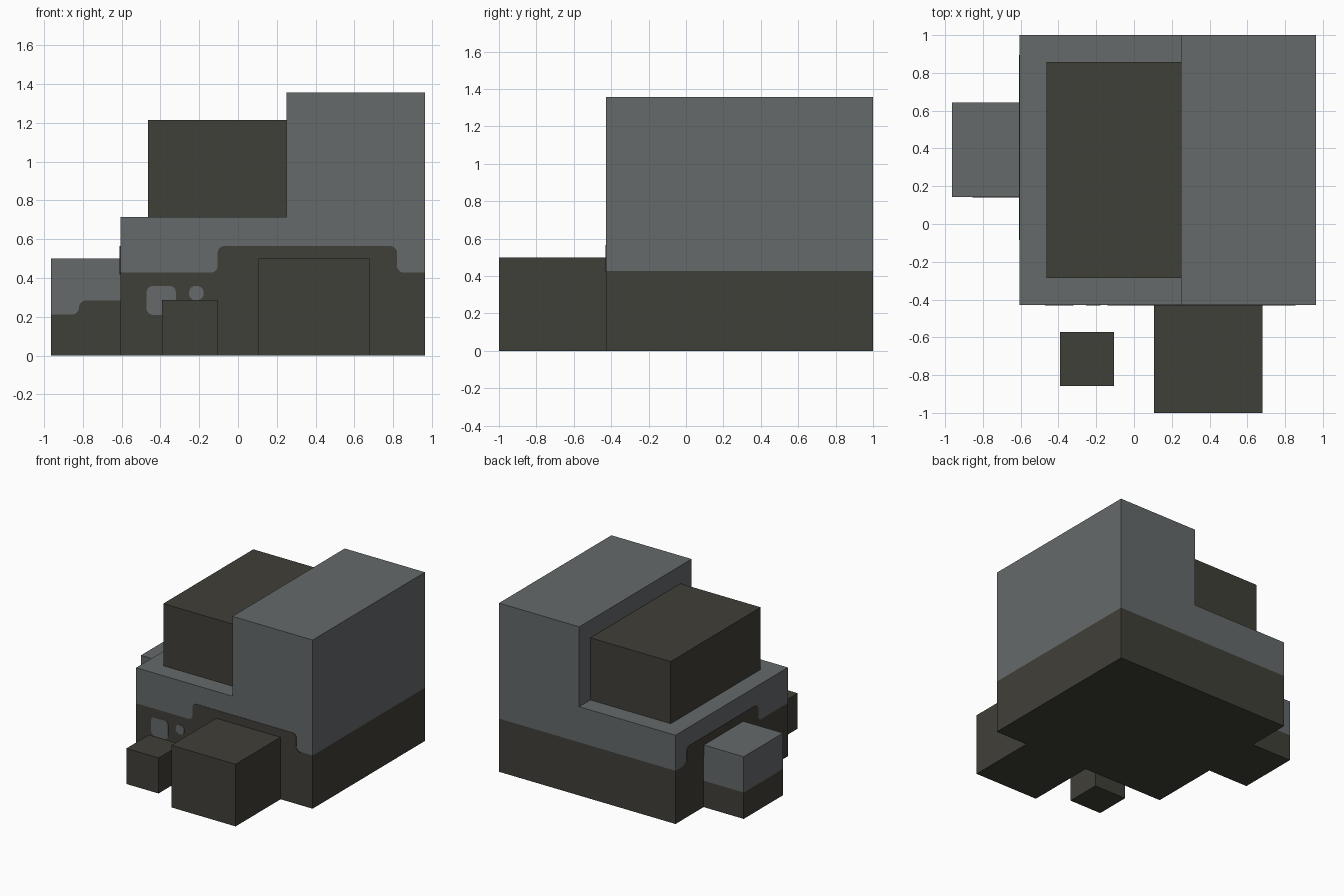
import bpy, bmesh, math
from mathutils import Vector

cube = bpy.data.objects.get("Cube")
if cube:
    bpy.data.objects.remove(cube, do_unlink=True)


def material(name, rgb):
    m = bpy.data.materials.new(name)
    m.use_nodes = True
    m.diffuse_color = (*rgb, 1)
    bsdf = m.node_tree.nodes["Principled BSDF"]
    bsdf.inputs["Base Color"].default_value = (*rgb, 1)
    bsdf.inputs["Roughness"].default_value = 0.9
    return m


GREY = material("slate grey", (0.130, 0.144, 0.147))
DARK = material("dark olive", (0.051, 0.050, 0.040))


def rounded(corners, steps=5):
    """Outline from (u, v, radius) corners, with rounded corners."""
    out = []
    n = len(corners)
    for i, (u, v, r) in enumerate(corners):
        p = Vector((u, v))
        if r == 0:
            out.append(p)
            continue
        a = p + (Vector(corners[i - 1][:2]) - p).normalized() * r
        b = p + (Vector(corners[(i + 1) % n][:2]) - p).normalized() * r
        centre = a + b - p
        for k in range(steps + 1):
            t = k / steps * math.pi / 2
            out.append(centre + (a - centre) * math.cos(t) + (b - centre) * math.sin(t))
    return out


def extrude(name, outline, start, end, mats, axis="y", split=None):
    """Extrude an outline (u, z) along x or y; below the split height the second material is used."""
    bm = bmesh.new()
    place = (lambda p: (p[0], start, p[1])) if axis == "y" else (lambda p: (start, p[0], p[1]))
    face = bm.faces.new([bm.verts.new(place(p)) for p in outline])
    ext = bmesh.ops.extrude_face_region(bm, geom=[face])
    move = Vector((0, end - start, 0)) if axis == "y" else Vector((end - start, 0, 0))
    bmesh.ops.translate(bm, vec=move,
                        verts=[g for g in ext["geom"] if isinstance(g, bmesh.types.BMVert)])
    bmesh.ops.remove_doubles(bm, verts=bm.verts[:], dist=0.0001)
    if split is not None:
        bmesh.ops.bisect_plane(bm, geom=bm.verts[:] + bm.edges[:] + bm.faces[:],
                               plane_co=(0, 0, split), plane_no=(0, 0, 1))
        for f in bm.faces:
            f.material_index = int(f.calc_center_median().z < split)
    bmesh.ops.recalc_face_normals(bm, faces=bm.faces[:])
    mesh = bpy.data.meshes.new(name)
    bm.to_mesh(mesh)
    bm.free()
    for m in mats:
        mesh.materials.append(m)
    obj = bpy.data.objects.new(name, mesh)
    bpy.context.collection.objects.link(obj)
    return obj


def box(name, x, y, z, mats, split=None):
    outline = [(x[0], z[0]), (x[1], z[0]), (x[1], z[1]), (x[0], z[1])]
    return extrude(name, outline, y[0], y[1], mats, split=split)


def arch(a, b, low, high, r=0.035):
    """Raised band outline with flared feet."""
    return rounded([(a - r, low - 0.01, 0), (a - r, low, 0), (a, low, r), (a, high, r),
                    (b, high, r), (b, low, r), (b + r, low, 0), (b + r, low - 0.01, 0)])


def panel(x0, x1, z0, z1, r):
    return rounded([(x0, z0, r), (x1, z0, r), (x1, z1, r), (x0, z1, r)])


# Main L-shaped body and blocks
LEFT, RIGHT, FRONT, BACK = -0.607, 0.964, -0.428, 1.0
body = [(LEFT, 0), (RIGHT, 0), (RIGHT, 1.357), (0.25, 1.357), (0.25, 0.714), (LEFT, 0.714)]
extrude("main_body", body, FRONT, BACK, [GREY, DARK], split=0.428)
box("roof_block", (-0.464, 0.25), (-0.286, 0.857), (0.714, 1.214), [DARK])
box("side_block", (-0.964, LEFT), (0.143, 0.643), (0, 0.5), [GREY, DARK], split=0.212)
box("large_front_block", (0.107, 0.679), (-1.0, FRONT), (0, 0.5), [DARK])
box("small_front_block", (-0.393, -0.107), (-0.857, -0.571), (0, 0.286), [DARK])

# Raised dark bands on the front and side walls
IN, OUT = 0.001, 0.003
extrude("front_band", arch(-0.105, 0.82, 0.428, 0.565), FRONT + IN, FRONT - OUT, [DARK])
extrude("side_band", arch(-0.05, 0.86, 0.428, 0.565), LEFT + IN, LEFT - OUT, [DARK], axis="x")

# Stepped band on the front of the side block
step = rounded([(-0.855, 0.202, 0), (-0.855, 0.212, 0), (-0.82, 0.212, 0.035),
                (-0.82, 0.284, 0.035), (LEFT, 0.284, 0), (LEFT, 0.202, 0)])
extrude("side_block_band", step, 0.143 + IN, 0.143 - OUT, [DARK])

# Grey patches on the front wall
extrude("square_patch", panel(-0.472, -0.32, 0.21, 0.36, 0.035), FRONT + IN, FRONT - OUT, [GREY])
extrude("round_patch", panel(-0.253, -0.177, 0.284, 0.36, 0.036), FRONT + IN, FRONT - OUT, [GREY])
